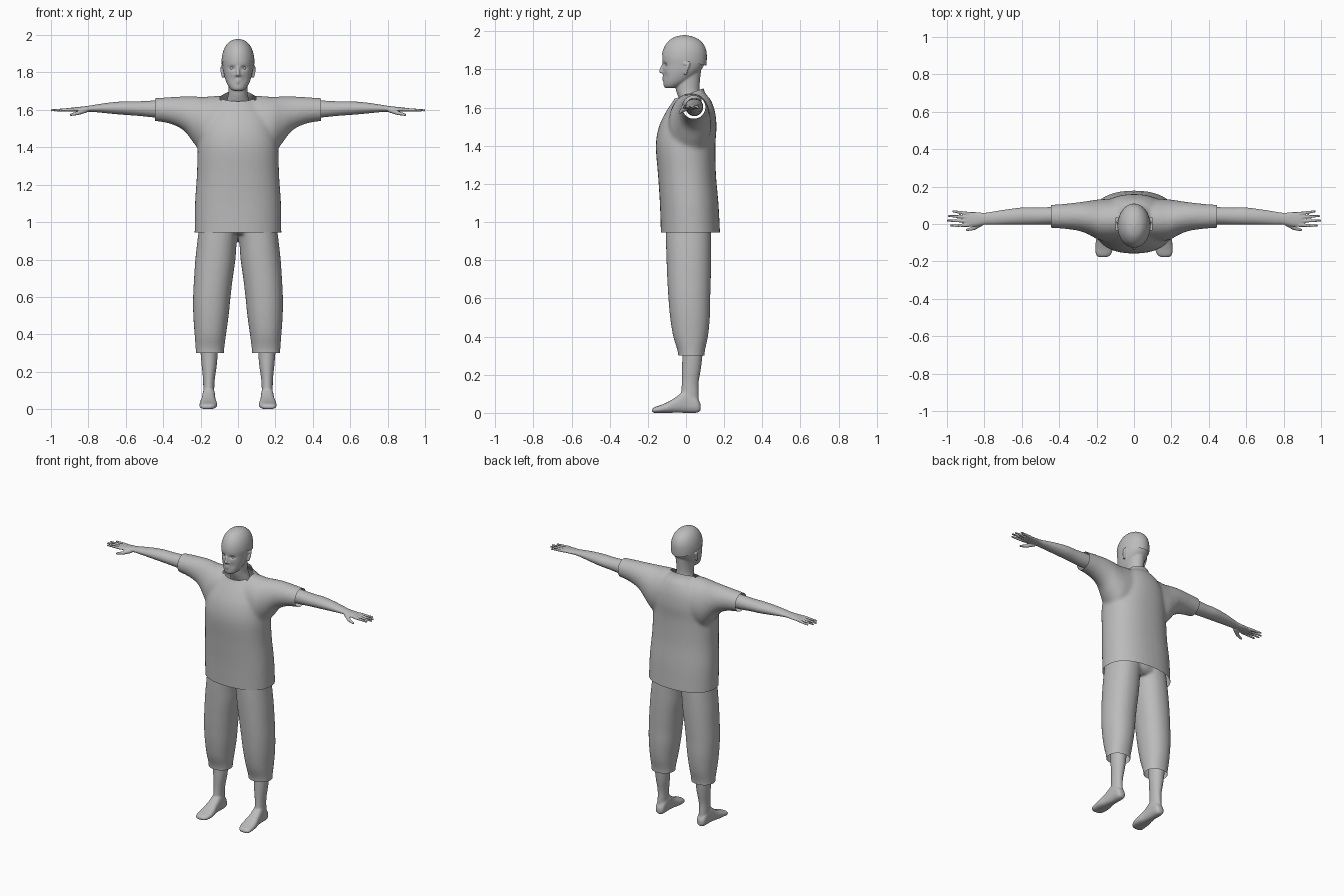
import bpy, bmesh, math
from mathutils import Matrix, Vector

default_cube = bpy.data.objects.get("Cube")
if default_cube:
    bpy.data.objects.remove(default_cube, do_unlink=True)

# One plain grey for the whole figure
grey = bpy.data.materials.new("plain_grey")
grey.use_nodes = True
tone = (0.5, 0.5, 0.5, 1)
grey.diffuse_color = tone
grey.node_tree.nodes["Principled BSDF"].inputs["Base Color"].default_value = tone


def spline(rings, steps=4):
    """Smoothly interpolate between the given cross-sections."""
    out = []
    last = len(rings) - 1
    for i in range(last):
        p, q = rings[max(i - 1, 0)], rings[i]
        r, s = rings[i + 1], rings[min(i + 2, last)]
        for k in range(steps):
            t = k / steps
            out.append([b + t * ((c - a) / 2 + t * ((a - 2.5 * b + 2 * c - d / 2)
                        + t * (1.5 * (b - c) + (d - a) / 2)))
                        for a, b, c, d in zip(p, q, r, s)])
    out.append(list(rings[last]))
    return out


def loft(bm, axis, rings, side=1, square=1.0, count=40):
    """Skin ovals given as (position, low, high, low, high) along an axis."""
    loops = []
    for pos, a0, a1, b0, b1 in spline(rings):
        loop = []
        for k in range(count):
            angle = math.tau * k / count
            c, s = math.cos(angle), math.sin(angle)
            c = math.copysign(abs(c) ** square, c)
            s = math.copysign(abs(s) ** square, s)
            a = (a0 + a1) / 2 + c * (a1 - a0) / 2
            b = (b0 + b1) / 2 + s * (b1 - b0) / 2
            x, y, z = {"x": (pos, a, b), "y": (a, pos, b), "z": (a, b, pos)}[axis]
            loop.append(bm.verts.new((side * x, y, z)))
        loops.append(loop)
    for low, high in zip(loops, loops[1:]):
        for k in range(count):
            n = (k + 1) % count
            bm.faces.new((low[k], low[n], high[n], high[k]))
    bm.faces.new(loops[0])
    bm.faces.new(loops[-1])
    bmesh.ops.recalc_face_normals(bm, faces=bm.faces)


def capsule(bm, start, end, r0, r1, side=1, count=12):
    """Tapered rounded rod made of closely spaced balls."""
    for k in range(count + 1):
        t = k / count
        p = Vector(start).lerp(Vector(end), t)
        p.x *= side
        bmesh.ops.create_icosphere(bm, subdivisions=2, radius=r0 + (r1 - r0) * t,
                                   matrix=Matrix.Translation(p))


def finish(name, bm, voxel=0, smooth=0, cuts=(), sculpt=None):
    """Fuse the volumes into one skin, trim open hems and shade."""
    mesh = bpy.data.meshes.new(name)
    bm.to_mesh(mesh)
    bm.free()
    obj = bpy.data.objects.new(name, mesh)
    bpy.context.scene.collection.objects.link(obj)
    if voxel:
        remesh = obj.modifiers.new("fuse", "REMESH")
        remesh.mode = "VOXEL"
        remesh.voxel_size = voxel
        soften = obj.modifiers.new("soften", "SMOOTH")
        soften.iterations = smooth
        graph = bpy.context.evaluated_depsgraph_get()
        mesh = bpy.data.meshes.new_from_object(obj.evaluated_get(graph))
        obj.modifiers.clear()
        obj.data = mesh
        mesh.name = name
    bm = bmesh.new()
    bm.from_mesh(mesh)
    for point, normal, inside in cuts:
        faces = [f for f in bm.faces if inside(f.calc_center_median())]
        geom = set(faces)
        for f in faces:
            geom.update(f.verts)
            geom.update(f.edges)
        bmesh.ops.bisect_plane(bm, geom=list(geom), plane_co=point,
                               plane_no=normal, clear_outer=True)
    if sculpt:
        for v in bm.verts:
            sculpt(v.co)
    bm.to_mesh(mesh)
    bm.free()
    mesh.materials.clear()
    mesh.materials.append(grey)
    mesh.shade_smooth()
    mesh.set_sharp_from_angle(angle=math.radians(50))
    return obj


def everywhere(c):
    return True


def sym(rows):
    """Expand (position, half width, back/front limits) to full sections."""
    return [(p, -w, w, b0, b1) for p, w, b0, b1 in rows]


# Shirt: torso, collar and both sleeves blended together
bm = bmesh.new()
loft(bm, "z", sym([(.88, .232, -.13, .18), (.95, .232, -.132, .178), (1.1, .23, -.137, .17),
                   (1.25, .22, -.147, .157), (1.4, .215, -.158, .154), (1.5, .2, -.142, .16),
                   (1.58, .17, -.104, .152), (1.64, .12, -.064, .13), (1.67, .085, -.052, .105),
                   (1.7, .072, -.052, .092), (1.74, .072, -.052, .09)]), square=.88)
for side in (1, -1):
    loft(bm, "x", [(0, -.08, .13, 1.36, 1.665), (.1, -.09, .135, 1.36, 1.675),
                   (.18, -.088, .132, 1.36, 1.67), (.235, -.06, .125, 1.42, 1.672),
                   (.29, -.038, .117, 1.49, 1.672), (.37, -.026, .108, 1.528, 1.668),
                   (.48, -.018, .1, 1.545, 1.66)], side)
finish("shirt", bm, .01, 8, [
    ((0, 0, .945), (0, 0, -1), everywhere),
    ((.445, 0, 0), (1, 0, 0), everywhere),
    ((-.445, 0, 0), (-1, 0, 0), everywhere),
    ((0, 0, 1.668), (0, -.36, 1), lambda c: abs(c.x) < .088 and c.z > 1.6)])

# Trousers: two loose legs joined at the hips, open at the cuffs
bm = bmesh.new()
for side in (1, -1):
    loft(bm, "z", [(.26, .076, .225, -.04, .096), (.32, .074, .226, -.043, .098),
                   (.4, .064, .232, -.067, .115), (.5, .05, .239, -.083, .125),
                   (.6, .04, .24, -.092, .127), (.7, .028, .235, -.098, .13),
                   (.8, .014, .228, -.102, .132), (.9, .006, .217, -.105, .132),
                   (1, -.01, .205, -.105, .13)], side, .92)
loft(bm, "z", sym([(.935, .1, -.08, .1), (.96, .17, -.098, .125), (1, .19, -.1, .125)]))
finish("trousers", bm, .009, 4, [((0, 0, .3), (0, 0, -1), everywhere)])

# Bare lower legs with feet
for side, word in ((1, "left"), (-1, "right")):
    bm = bmesh.new()
    loft(bm, "z", [(.04, .125, .187, -.03, .068), (.1, .127, .186, -.026, .066),
                   (.16, .124, .187, -.022, .066), (.23, .114, .194, -.021, .078),
                   (.3, .108, .2, -.02, .086), (.37, .105, .203, -.025, .09)], side)
    loft(bm, "y", [(-.178, .145, .185, .004, .02), (-.165, .124, .203, 0, .03),
                   (-.13, .112, .206, 0, .042), (-.09, .113, .204, 0, .06),
                   (-.05, .12, .196, .001, .085), (0, .122, .19, 0, .12),
                   (.05, .124, .187, 0, .09), (.07, .132, .18, .006, .06),
                   (.077, .145, .168, .015, .045)], side, .8)
    finish(word + "_leg_and_foot", bm, .006, 3)

# Bare arms with hands
for side, word in ((1, "left"), (-1, "right")):
    bm = bmesh.new()
    loft(bm, "x", [(.36, -.002, .09, 1.555, 1.652), (.45, -.002, .09, 1.56, 1.65),
                   (.53, -.003, .088, 1.568, 1.646), (.6, -.004, .088, 1.573, 1.646),
                   (.68, -.004, .078, 1.58, 1.64), (.75, -.004, .067, 1.587, 1.63),
                   (.8, -.003, .06, 1.59, 1.622), (.85, -.013, .064, 1.59, 1.616),
                   (.89, -.014, .064, 1.591, 1.612), (.905, -.008, .058, 1.594, 1.608)], side)
    for base, tip, reach in ((-.006, -.009, .978), (.016, .018, .995),
                             (.036, .043, .99), (.055, .068, .966)):
        capsule(bm, (.885, base, 1.602), (reach, tip, 1.598), .0105, .0065, side)
    capsule(bm, (.815, .004, 1.598), (.855, -.022, 1.583), .014, .011, side)
    capsule(bm, (.855, -.022, 1.583), (.893, -.032, 1.574), .011, .007, side)
    finish(word + "_arm_and_hand", bm, .0038, 2)


def face_shape(co):
    """Press in the eye sockets and the corners beside the mouth."""
    if co.y < -.05:
        x = abs(co.x)
        co.y += .011 * math.exp(-((x - .032) / .016) ** 2 - ((co.z - 1.824) / .011) ** 2)
        co.y += .004 * math.exp(-((x - .035) / .014) ** 2 - ((co.z - 1.765) / .02) ** 2)


# Head and neck with nose, lips and ears
bm = bmesh.new()
loft(bm, "z", sym([(1.702, .022, -.105, -.07), (1.712, .04, -.116, -.03),
                   (1.74, .059, -.119, .02), (1.78, .073, -.121, .065),
                   (1.82, .08, -.122, .093), (1.87, .083, -.124, .101),
                   (1.92, .073, -.108, .09), (1.95, .05, -.075, .06),
                   (1.965, .02, -.04, .02)]), square=.94)
loft(bm, "z", sym([(1.61, .07, -.02, .085), (1.65, .06, -.038, .08), (1.69, .051, -.052, .07),
                   (1.75, .051, -.06, .074), (1.8, .055, -.05, .08)]))
capsule(bm, (0, -.116, 1.835), (0, -.131, 1.79), .008, .011)
for side in (1, -1):
    capsule(bm, (.008, -.121, 1.786), (.013, -.118, 1.786), .009, .008, side, 3)
    capsule(bm, (0, -.118, 1.757), (.02, -.108, 1.755), .008, .005, side)
    capsule(bm, (0, -.117, 1.747), (.018, -.108, 1.75), .008, .005, side)
    capsule(bm, (.08, -.002, 1.778), (.085, .004, 1.805), .008, .009, side)
    capsule(bm, (.085, .004, 1.805), (.085, .014, 1.83), .009, .009, side)
    capsule(bm, (.081, -.006, 1.83), (.085, .014, 1.83), .007, .009, side)
finish("head_and_neck", bm, .0045, 3, sculpt=face_shape)

# Eyes set into the sockets
for side, word in ((1, "left"), (-1, "right")):
    bm = bmesh.new()
    bmesh.ops.create_uvsphere(bm, u_segments=20, v_segments=12, radius=.012,
                              matrix=Matrix.Translation((side * .032, -.096, 1.823)))
    finish(word + "_eye", bm)

# Close-fitting cap with a rim sloping down to the back
bm = bmesh.new()
loft(bm, "z", sym([(1.78, .082, -.125, .1), (1.82, .086, -.127, .106), (1.86, .088, -.128, .109),
                   (1.9, .083, -.121, .106), (1.935, .07, -.103, .09), (1.96, .051, -.077, .062),
                   (1.973, .03, -.05, .032), (1.98, .004, -.015, -.005)]))
finish("cap", bm, cuts=[((0, 0, 1.845), (0, -.24, -1), everywhere)])
